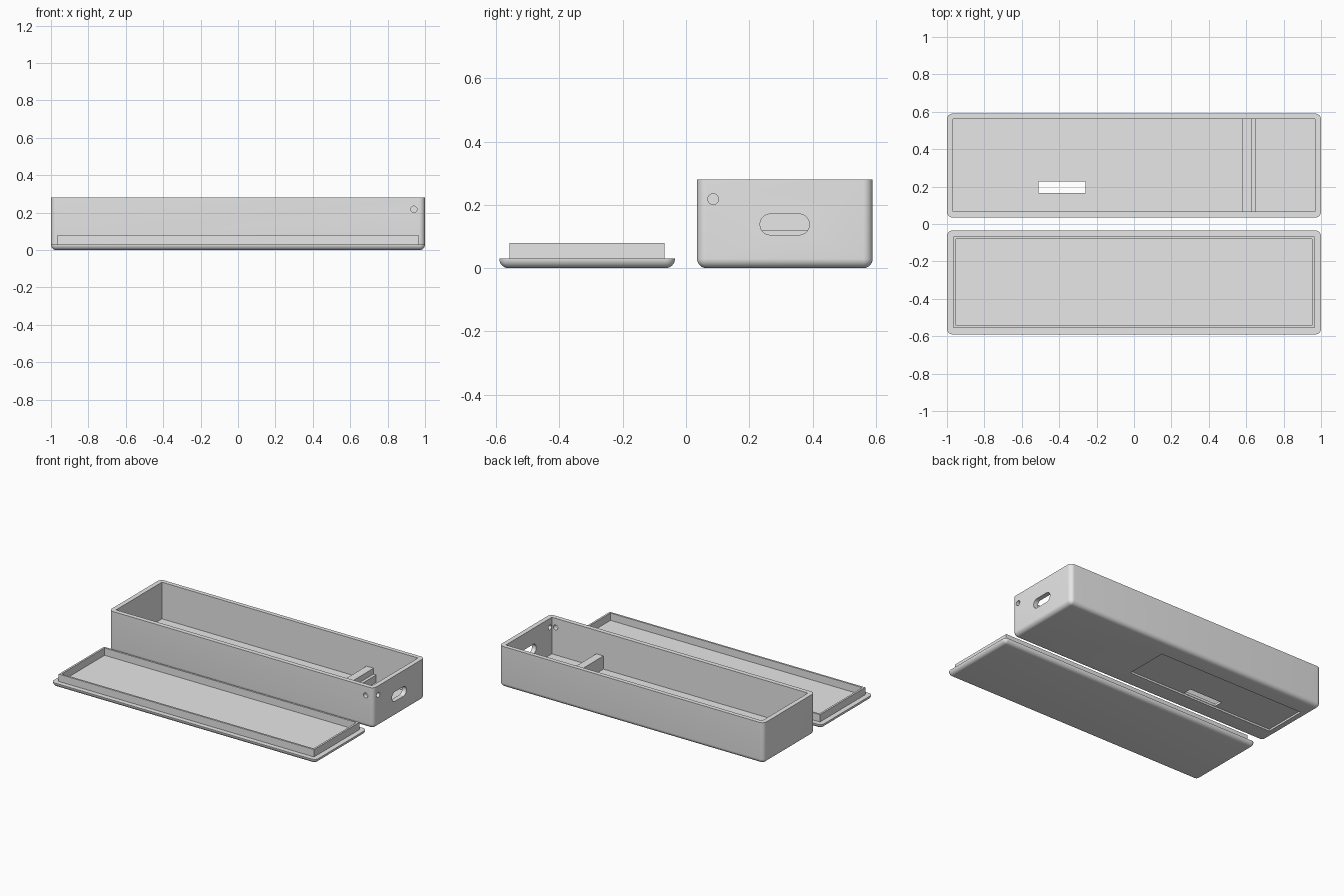
import bpy, bmesh, math
from mathutils import Matrix, Vector

if "Cube" in bpy.data.objects:
    bpy.data.objects.remove(bpy.data.objects["Cube"])

grey = bpy.data.materials.new("plain grey")
grey.diffuse_color = (0.8, 0.8, 0.8, 1)
grey.use_nodes = True
grey.node_tree.nodes["Principled BSDF"].inputs["Base Color"].default_value = grey.diffuse_color


def finish(name, bm):
    bmesh.ops.recalc_face_normals(bm, faces=bm.faces)
    mesh = bpy.data.meshes.new(name)
    bm.to_mesh(mesh)
    bm.free()
    mesh.materials.append(grey)
    obj = bpy.data.objects.new(name, mesh)
    bpy.context.collection.objects.link(obj)
    return obj


def block(name, x, y, z, radius=0):
    """Box between bounds; a radius rounds every edge except the top rim."""
    bm = bmesh.new()
    size = Vector((x[1] - x[0], y[1] - y[0], z[1] - z[0]))
    centre = Vector((sum(x) / 2, sum(y) / 2, sum(z) / 2))
    bmesh.ops.create_cube(bm, size=1, matrix=Matrix.Translation(centre) @ Matrix.Diagonal((*size, 1)))
    if radius:
        edges = [e for e in bm.edges if min(v.co.z for v in e.verts) < centre.z]
        bmesh.ops.bevel(bm, geom=edges, offset=radius, segments=8, profile=0.5,
                        affect='EDGES', clamp_overlap=False)
    return finish(name, bm)


def bore(name, axis, along, across, z, radius, half=0):
    """Round or pill-shaped prism running along x or y."""
    bm = bmesh.new()
    n = 32
    ends = []
    for d in along:
        ring = []
        for i in range(n):
            a = (i + 0.5) * math.tau / n
            u = across + radius * math.cos(a) + math.copysign(half, math.cos(a))
            w = z + radius * math.sin(a)
            ring.append(bm.verts.new((d, u, w) if axis == 'x' else (u, d, w)))
        bm.faces.new(ring)
        ends.append(ring)
    a, b = ends
    for i in range(n):
        j = (i + 1) % n
        bm.faces.new((a[i], a[j], b[j], b[i]))
    return finish(name, bm)


def cut(target, cutters):
    bpy.context.view_layer.objects.active = target
    for c in cutters:
        c.hide_render = True
        mod = target.modifiers.new("cut", 'BOOLEAN')
        mod.operation = 'DIFFERENCE'
        mod.solver = 'EXACT'
        mod.object = c
        bpy.ops.object.modifier_apply(modifier=mod.name)
        bpy.data.objects.remove(c)


def smooth(obj):
    bpy.ops.object.select_all(action='DESELECT')
    obj.select_set(True)
    bpy.context.view_layer.objects.active = obj
    bpy.ops.object.shade_smooth_by_angle(angle=math.radians(30))


# Open case: cavity, underside recess, floor window, end slot, cord holes
case = block("case", (-1, 1), (0.035, 0.59), (0, 0.28), 0.03)
cut(case, [
    block("cavity", (-0.968, 0.968), (0.066, 0.561), (0.03, 0.4)),
    block("underside_recess", (-0.945, 0.165), (0.163, 0.463), (-0.1, 0.013)),
    block("floor_window", (-0.51, -0.26), (0.166, 0.226), (-0.1, 0.1)),
    bore("end_slot", 'x', (0.9, 1.1), 0.312, 0.138, 0.033, 0.045),
    bore("end_hole", 'x', (0.9, 1.1), 0.086, 0.218, 0.017),
    bore("front_hole", 'y', (-0.05, 0.12), 0.94, 0.218, 0.017),
])
smooth(case)

# Stepped divider across the case
block("divider", (0.578, 0.632), (0.06, 0.567), (0.025, 0.12))
block("divider_step", (0.63, 0.652), (0.06, 0.567), (0.025, 0.08))

# Lid plate with a raised locating rim
lid = block("lid", (-1, 1), (-0.59, -0.035), (0, 0.03), 0.0295)
smooth(lid)
rim = block("lid_rim", (-0.965, 0.965), (-0.557, -0.068), (0.028, 0.08))
cut(rim, [block("rim_opening", (-0.952, 0.952), (-0.544, -0.081), (0, 0.2))])
